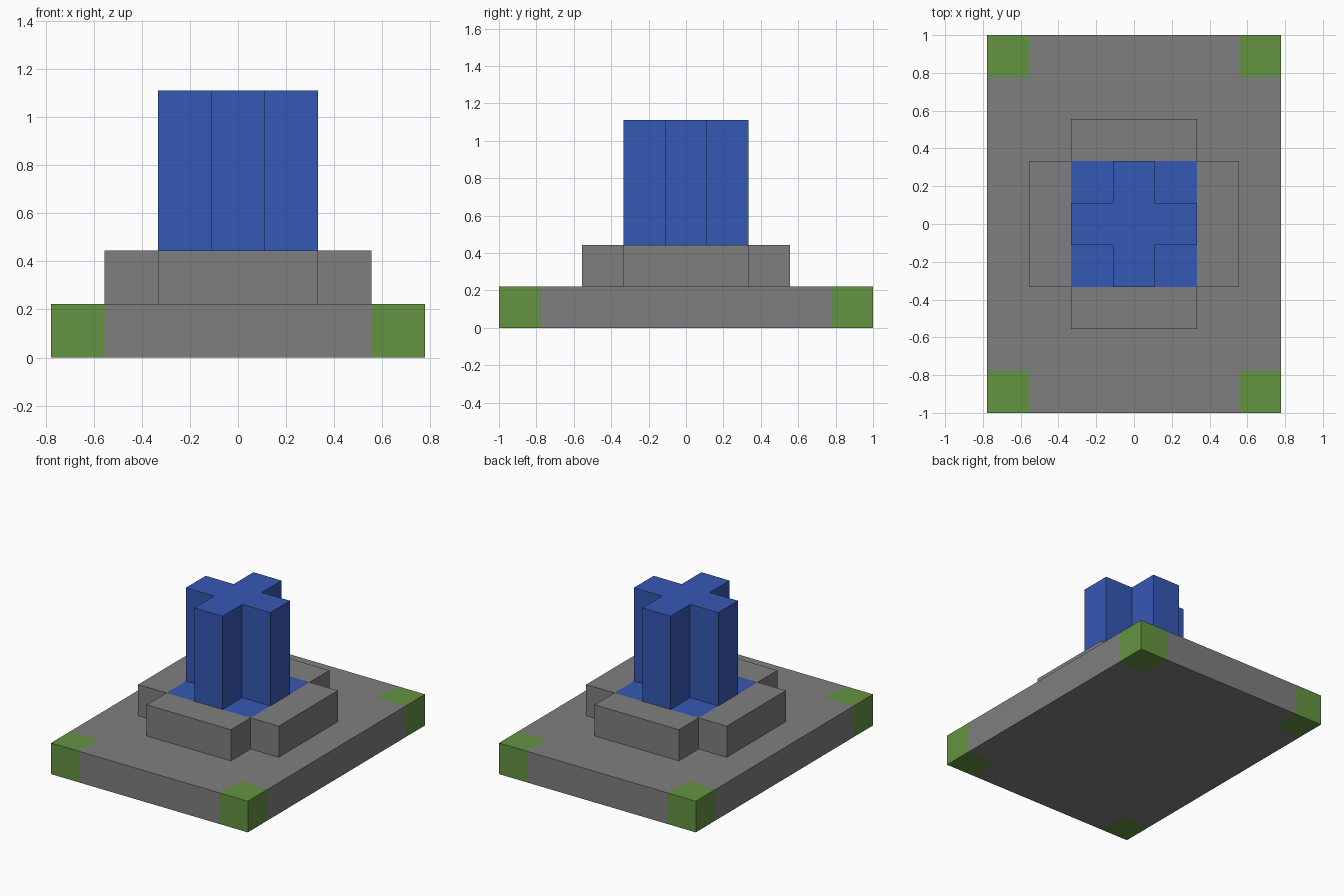
import bpy
import bmesh
from mathutils import Vector

cube = bpy.data.objects.get("Cube")
if cube:
    bpy.data.objects.remove(cube, do_unlink=True)

U = 2 / 9  # one block: the base is 7 x 9 blocks


def material(name, rgb):
    mat = bpy.data.materials.new(name)
    mat.use_nodes = True
    mat.diffuse_color = (*rgb, 1)
    mat.node_tree.nodes["Principled BSDF"].inputs["Base Color"].default_value = (*rgb, 1)
    return mat


GREY = material("stone grey", (0.212, 0.212, 0.212))
GREEN = material("corner green", (0.127, 0.292, 0.053))
BLUE = material("pillar blue", (0.036, 0.098, 0.456))


def prism(name, outline, bottom, top, materials, cuts=(), rule=None):
    """Extrude an outline in block units, cut it, and colour faces by a rule."""
    bm = bmesh.new()
    base = bm.faces.new([bm.verts.new((x, y, bottom)) for x, y in outline])
    up = bmesh.ops.extrude_face_region(bm, geom=[base], use_keep_orig=True)
    verts = [v for v in up["geom"] if isinstance(v, bmesh.types.BMVert)]
    bmesh.ops.translate(bm, verts=verts, vec=(0, 0, top - bottom))
    for axis, at in cuts:
        for side in (-at, at):
            normal = Vector((0, 0, 0))
            normal[axis] = 1
            geom = bm.verts[:] + bm.edges[:] + bm.faces[:]
            bmesh.ops.bisect_plane(bm, geom=geom, plane_co=normal * side, plane_no=normal)
    bmesh.ops.recalc_face_normals(bm, faces=bm.faces[:])
    if rule:
        for f in bm.faces:
            f.material_index = int(rule(f.calc_center_median(), f.normal))
    bmesh.ops.scale(bm, verts=bm.verts[:], vec=(U, U, U))
    mesh = bpy.data.meshes.new(name)
    bm.to_mesh(mesh)
    bm.free()
    for mat in materials:
        mesh.materials.append(mat)
    obj = bpy.data.objects.new(name, mesh)
    bpy.context.collection.objects.link(obj)
    return obj


def rectangle(x, y):
    return [(-x, -y), (x, -y), (x, y), (-x, y)]


def cross(arm, reach):
    """Plus-shaped outline, one quarter turned four times."""
    points = []
    x, y = 1, 0
    for _ in range(4):
        for a, b in ((reach, -arm), (reach, arm), (arm, arm)):
            points.append((a * x - b * y, a * y + b * x))
        x, y = -y, x
    return points


# Base slab with green corner blocks
prism("base_slab", rectangle(3.5, 4.5), 0, 1, (GREY, GREEN),
      cuts=((0, 2.5), (1, 3.5)),
      rule=lambda c, n: abs(c.x) > 2.5 and abs(c.y) > 3.5)

# Cross-shaped step, blue on top around the pillar
prism("cross_step", cross(1.5, 2.5), 1, 2, (GREY, BLUE),
      cuts=((0, 1.5), (1, 1.5)),
      rule=lambda c, n: n.z > 0.5 and max(abs(c.x), abs(c.y)) < 1.5)

# Cross-shaped pillar
prism("cross_pillar", cross(0.5, 1.5), 2, 5, (BLUE,))
